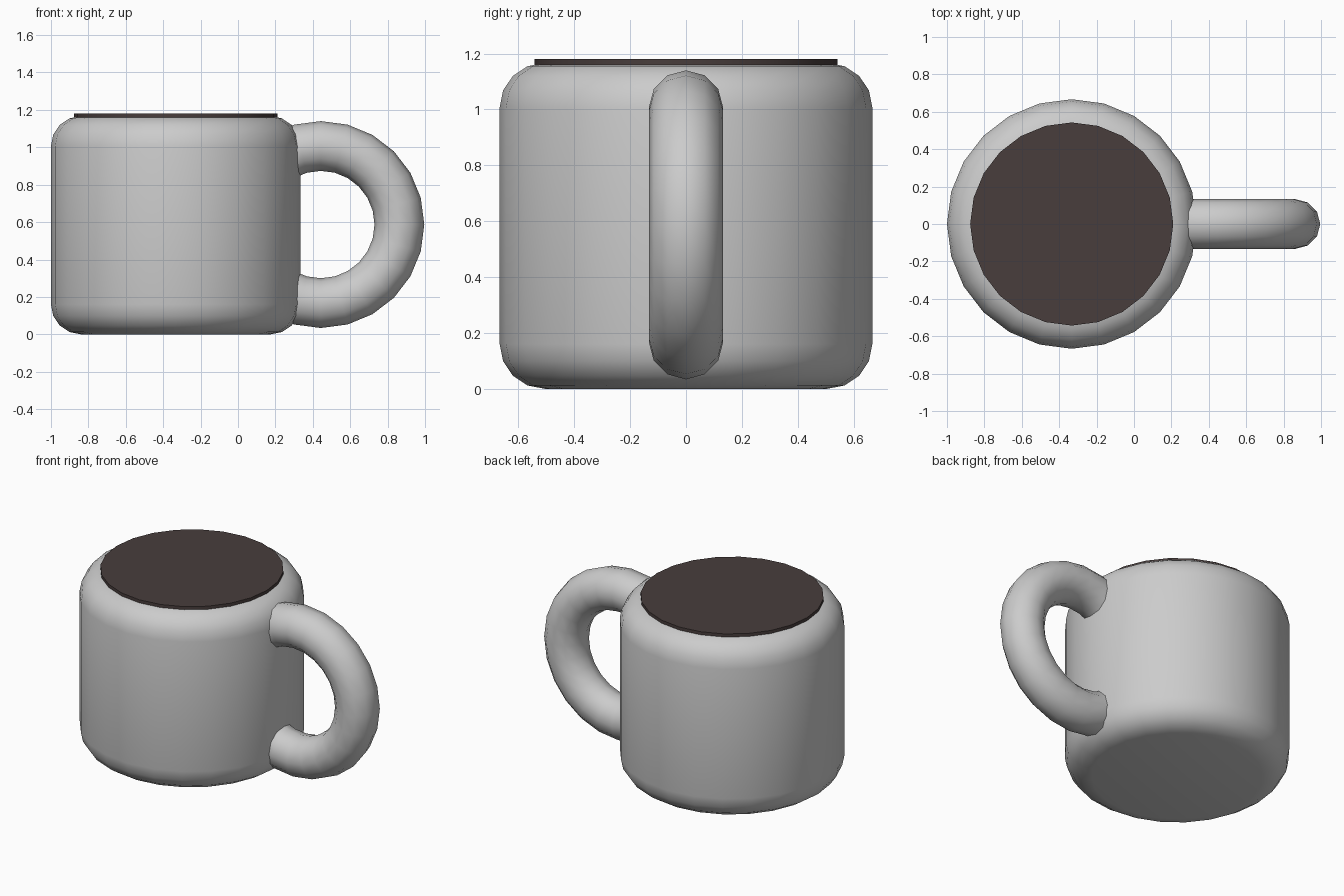
import bpy
from math import radians

if "Cube" in bpy.data.objects:
    bpy.data.objects.remove(bpy.data.objects["Cube"])

CX = -0.333          # axis of the cup
R, H = 0.667, 1.167  # cup radius and height


def cylinder(name, radius, z0, z1, bevel, segments):
    bpy.ops.mesh.primitive_cylinder_add(vertices=24, radius=radius, depth=z1 - z0,
                                        location=(CX, 0, (z0 + z1) / 2))
    ob = bpy.context.object
    ob.name = name
    if bevel:
        mod = ob.modifiers.new("rounded_rims", 'BEVEL')
        mod.width = bevel
        mod.segments = segments
        mod.limit_method = 'ANGLE'
        mod.angle_limit = radians(40)
        bpy.ops.object.modifier_apply(modifier=mod.name)
    bpy.ops.object.shade_smooth_by_angle(angle=radians(35))
    return ob


# Cup body with rounded top and bottom rims
cylinder("cup_body", R, 0, H, 0.16, 4)

# Dark drink surface, a thin disc sitting on top
drink = cylinder("drink_surface", 0.543, 1.14, 1.18, 0, 0)
mat = bpy.data.materials.new("dark_brown")
mat.diffuse_color = (0.065, 0.047, 0.045, 1)
mat.use_nodes = True
mat.node_tree.nodes["Principled BSDF"].inputs["Base Color"].default_value = mat.diffuse_color
drink.data.materials.append(mat)

# Ring handle, partly sunk into the body
bpy.ops.mesh.primitive_torus_add(major_radius=0.42, minor_radius=0.133,
                                 major_segments=24, minor_segments=12,
                                 location=(0.443, 0, 0.587),
                                 rotation=(radians(90), 0, 0))
handle = bpy.context.object
handle.name = "handle"
bpy.ops.object.shade_smooth_by_angle(angle=radians(45))
